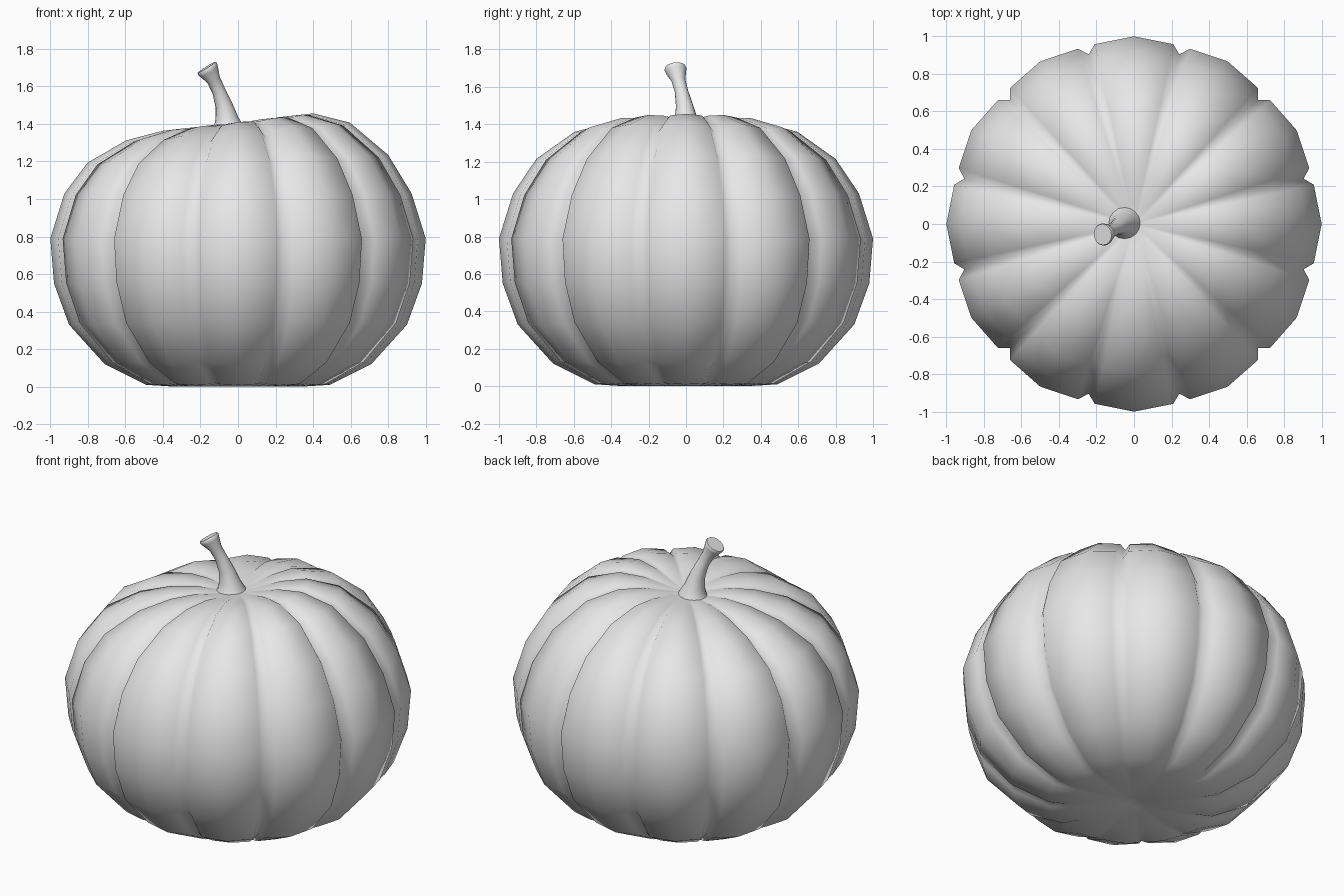
import bpy, bmesh, math
from mathutils import Vector

if "Cube" in bpy.data.objects:
    bpy.data.objects.remove(bpy.data.objects["Cube"])

# One plain grey for everything
grey = bpy.data.materials.new("plain_grey")
grey.use_nodes = True
grey.diffuse_color = (0.8, 0.8, 0.8, 1)
grey.node_tree.nodes["Principled BSDF"].inputs["Base Color"].default_value = (0.8, 0.8, 0.8, 1)


def skin(name, rings, start=None, end=None, smooth_angle=180):
    """Join closed rings into a tube; each end closes on a point, or on a flat face."""
    bm = bmesh.new()
    loops = [[bm.verts.new(p) for p in ring] for ring in rings]
    n = len(loops[0])
    for a, b in zip(loops, loops[1:]):
        for i in range(n):
            j = (i + 1) % n
            bm.faces.new((a[i], a[j], b[j], b[i]))
    for loop, tip in ((loops[0], start), (loops[-1], end)):
        if tip is None:
            bm.faces.new(loop)
        else:
            centre = bm.verts.new(tip)
            for i in range(n):
                bm.faces.new((loop[i], loop[(i + 1) % n], centre))
    bmesh.ops.recalc_face_normals(bm, faces=bm.faces)
    mesh = bpy.data.meshes.new(name)
    bm.to_mesh(mesh)
    bm.free()
    mesh.materials.append(grey)
    obj = bpy.data.objects.new(name, mesh)
    bpy.context.collection.objects.link(obj)
    bpy.ops.object.select_all(action='DESELECT')
    obj.select_set(True)
    bpy.context.view_layer.objects.active = obj
    bpy.ops.object.shade_smooth_by_angle(angle=math.radians(smooth_angle))
    return obj


# Pumpkin body: radius, height, groove depth, sideways slope of the top
profile = [
    (0.05, 0.00, 0.0, 0), (0.33, 0.00, 0.0, 0), (0.49, 0.01, 0.015, 0),
    (0.71, 0.12, 0.045, 0), (0.90, 0.33, 0.06, 0), (0.98, 0.55, 0.065, 0),
    (1.00, 0.79, 0.065, 0), (0.925, 1.03, 0.065, 0), (0.80, 1.215, 0.06, 0.025),
    (0.595, 1.36, 0.05, 0.08), (0.40, 1.41, 0.025, 0.115),
    (0.25, 1.41, 0.008, 0.12), (0.10, 1.385, 0.0, 0.12),
]
LOBES = 12
# Within one lobe: angle from its crest, share of the groove depth
lobe = [(-15, 1.0), (-12.3, 0.3), (0, 0.0), (12.3, 0.3)]

rings = []
for k, (r, z, depth, slope) in enumerate(profile):
    lo, hi = profile[max(k - 1, 0)], profile[min(k + 1, len(profile) - 1)]
    outward = Vector((hi[1] - lo[1], lo[0] - hi[0])).normalized()
    ring = []
    for i in range(LOBES):
        for offset, share in lobe:
            a = math.radians(i * 360 / LOBES + offset)
            rr = r - outward.x * depth * share
            zz = z - outward.y * depth * share
            x, y = rr * math.cos(a), rr * math.sin(a)
            ring.append((x, y, max(zz, 0) + slope * x))
    rings.append(ring)
skin("pumpkin_body", rings, start=(0, 0, 0.02), end=(0, 0, 1.375))

# Stem: centre, radius, axis direction of each ring
stem = [
    ((-0.05, 0.005, 1.35), 0.10, (0, 0, 1)),
    ((-0.05, 0.005, 1.385), 0.08, (-0.05, 0, 1)),
    ((-0.06, 0.0, 1.43), 0.061, (-0.15, -0.05, 1)),
    ((-0.075, -0.008, 1.50), 0.046, (-0.25, -0.1, 1)),
    ((-0.102, -0.024, 1.575), 0.036, (-0.4, -0.15, 1)),
    ((-0.130, -0.040, 1.635), 0.037, (-0.5, -0.2, 1)),
    ((-0.155, -0.053, 1.68), 0.055, (-0.6, -0.15, 1)),
    ((-0.163, -0.056, 1.694), 0.060, (-0.62, -0.1, 1)),
    ((-0.167, -0.056, 1.702), 0.056, (-0.62, -0.1, 1)),
]
SIDES = 16
rings = []
for centre, radius, axis in stem:
    w = Vector(axis).normalized()
    v = w.cross(Vector((1, 0, 0))).normalized()
    u = v.cross(w)
    rings.append([Vector(centre) + radius * (u * math.cos(t) + v * math.sin(t))
                  for t in (2 * math.pi * i / SIDES for i in range(SIDES))])
skin("stem", rings, smooth_angle=50)
